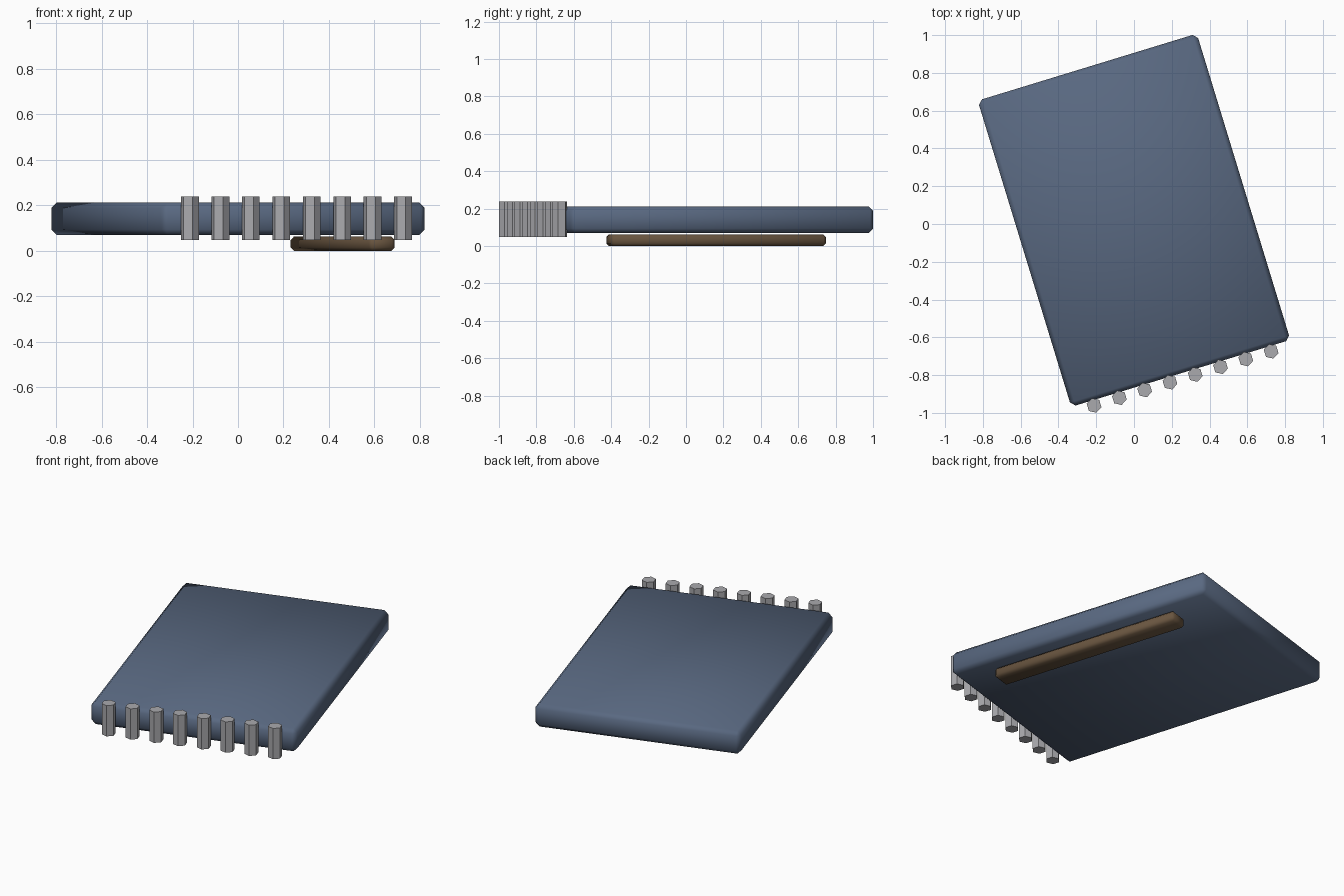
import bpy, math
from mathutils import Matrix

if "Cube" in bpy.data.objects:
    bpy.data.objects.remove(bpy.data.objects["Cube"])

TURN = Matrix.Rotation(math.radians(17), 4, 'Z')  # whole model is turned on the table


def material(name, rgb):
    m = bpy.data.materials.new(name)
    m.diffuse_color = (*rgb, 1)
    m.use_nodes = True
    m.node_tree.nodes["Principled BSDF"].inputs["Base Color"].default_value = m.diffuse_color
    return m


def place(name, mat):
    ob = bpy.context.object
    ob.name = name
    ob.data.materials.append(mat)
    ob.matrix_world = TURN @ ob.matrix_basis
    return ob


def chamfered_box(name, x, y, z0, z1, w, d, bevel, mat):
    bpy.ops.mesh.primitive_cube_add(size=1, location=(x, y, (z0 + z1) / 2))
    ob = bpy.context.object
    ob.scale = (w, d, z1 - z0)
    bpy.ops.object.transform_apply(location=False, rotation=False, scale=True)
    mod = ob.modifiers.new("chamfer", 'BEVEL')
    mod.width = bevel
    mod.segments = 1
    bpy.ops.object.shade_smooth()
    return place(name, mat)


cover = material("cover_blue", (0.10, 0.14, 0.22))
metal = material("ring_grey", (0.40, 0.40, 0.42))
wood = material("pencil_brown", (0.14, 0.09, 0.05))

# Pad body
chamfered_box("pad_body", 0.006, 0.019, 0.07, 0.212, 1.213, 1.695, 0.024, cover)

# Bar under the long edge
chamfered_box("under_bar", 0.487, 0.019, 0.0, 0.063, 0.12, 1.2, 0.015, wood)

# Row of six-sided binding pegs along the front edge
for i in range(8):
    bpy.ops.mesh.primitive_cylinder_add(
        vertices=6, radius=0.04, depth=0.19,
        location=(0.007 + (i - 3.5) * 0.14, -0.857, 0.143))
    place(f"binding_peg_{i + 1}", metal)
